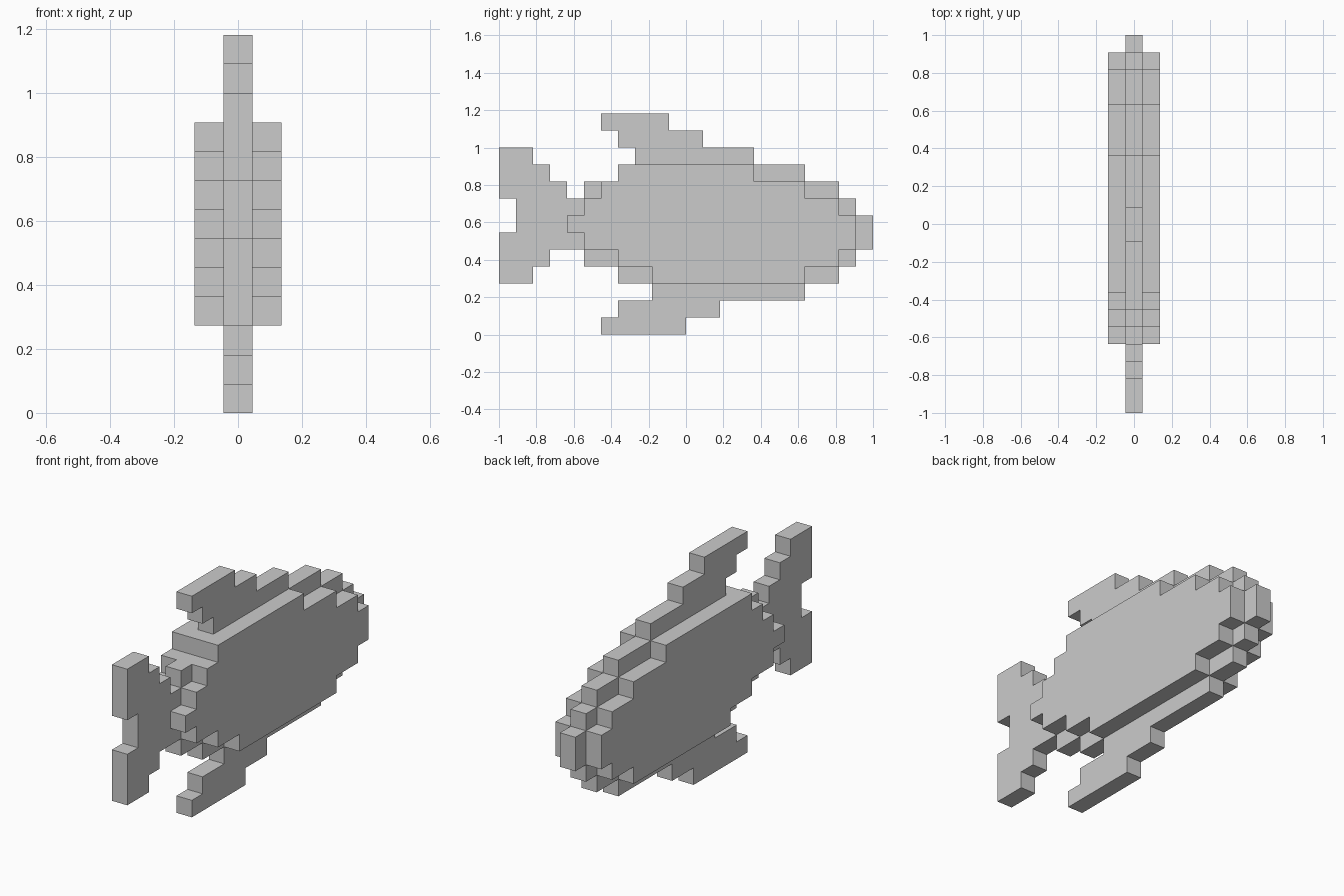
import bpy
import bmesh

CELL = 1 / 11  # edge of one block
HALF_LENGTH = 11  # half the fish length, in blocks

cube = bpy.data.objects.get("Cube")
if cube:
    bpy.data.objects.remove(cube, do_unlink=True)


def stepped_outline(rows, base):
    """Side outline of stacked rows, each (start, end) in blocks along y."""
    front, back = [], []
    for level, (start, end) in enumerate(rows, base):
        front += [(end, level), (end, level + 1)]
        back += [(start, level), (start, level + 1)]
    points = []
    for point in front + back[::-1]:
        if not points or point != points[-1]:
            points.append(point)
    # Drop points lying in the middle of a straight edge
    count = len(points)
    return [p for i, p in enumerate(points)
            if not any(points[i - 1][a] == p[a] == points[(i + 1) % count][a] for a in (0, 1))]


def make_slab(name, rows, base, x_min, x_max):
    """Extrude a stepped outline across x."""
    bm = bmesh.new()
    verts = [bm.verts.new((x_min * CELL, (y - HALF_LENGTH) * CELL, z * CELL))
             for y, z in stepped_outline(rows, base)]
    face = bm.faces.new(verts)
    extruded = bmesh.ops.extrude_face_region(bm, geom=[face], use_keep_orig=True)["geom"]
    moved = [g for g in extruded if isinstance(g, bmesh.types.BMVert)]
    bmesh.ops.translate(bm, verts=moved, vec=((x_max - x_min) * CELL, 0, 0))
    bmesh.ops.recalc_face_normals(bm, faces=bm.faces)
    mesh = bpy.data.meshes.new(name)
    bm.to_mesh(mesh)
    bm.free()
    obj = bpy.data.objects.new(name, mesh)
    bpy.context.collection.objects.link(obj)
    return obj


# Thin centre slab: body core, fins and tail
core = [(7, 20), (5, 21), (5, 22), (5, 22), (5, 21), (5, 20), (7, 18)]
upper_fin = [(8, 15), (7, 12), (6, 10)]
lower_fin = [(6, 11), (7, 13), (9, 18)]
tail = [(0, 2), (0, 3), (0, 5), (1, 5), (1, 5), (0, 4), (0, 3), (0, 2)]
make_slab("body_core", core, 3, -0.5, 0.5)
make_slab("upper_fin", upper_fin, 10, -0.5, 0.5)
make_slab("lower_fin", lower_fin, 0, -0.5, 0.5)
make_slab("tail_fin", tail, 3, -0.5, 0.5)

# Raised flanks on both sides
flank = [(9, 18), (7, 20), (5, 21), (4, 21), (5, 20), (6, 18), (7, 15)]
make_slab("left_flank", flank, 3, 0.5, 1.5)
make_slab("right_flank", flank, 3, -1.5, -0.5)
